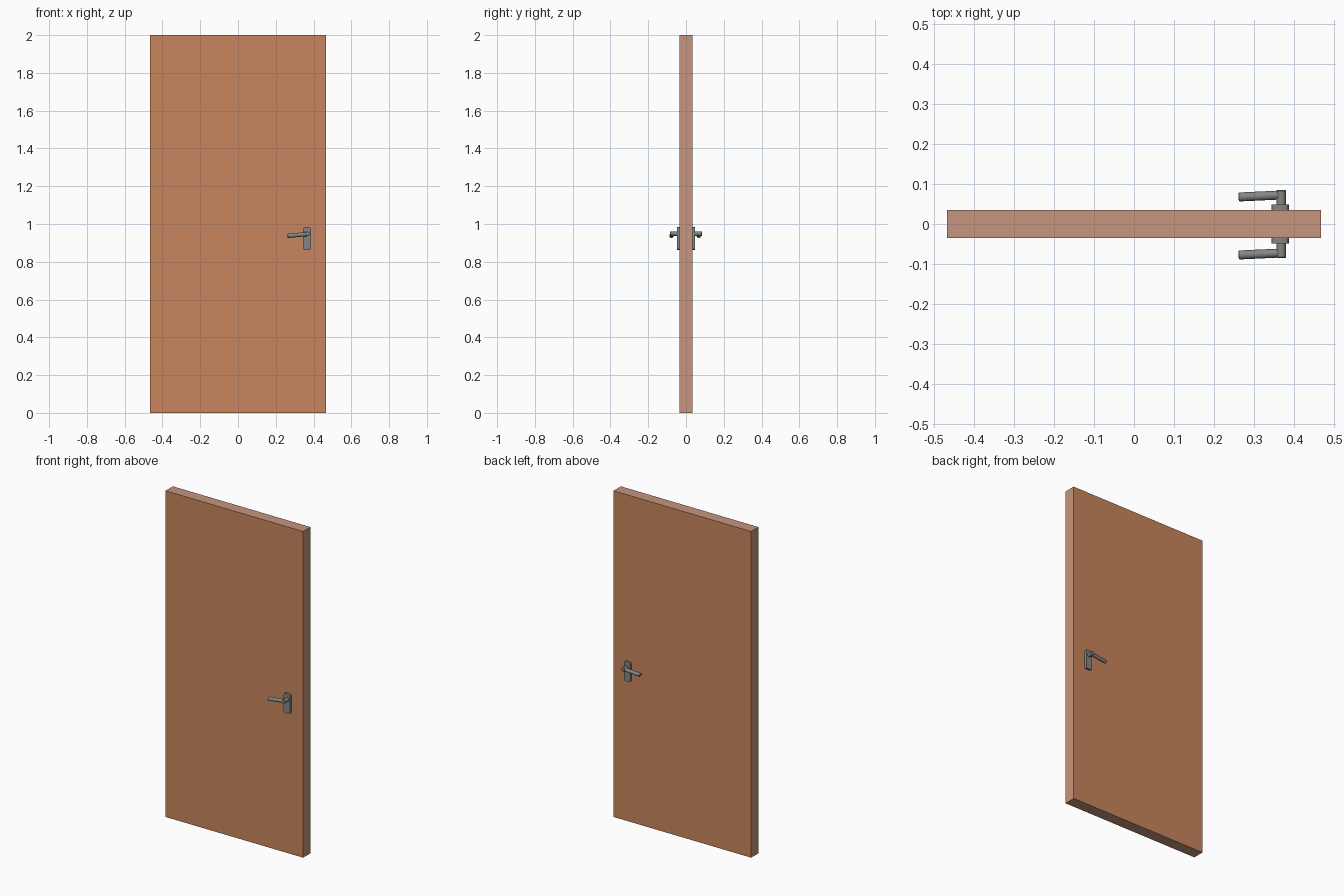
import bpy
import bmesh
from mathutils import Vector

if "Cube" in bpy.data.objects:
    bpy.data.objects.remove(bpy.data.objects["Cube"], do_unlink=True)


def material(name, color):
    mat = bpy.data.materials.new(name)
    mat.use_nodes = True
    mat.diffuse_color = (*color, 1)
    mat.node_tree.nodes["Principled BSDF"].inputs["Base Color"].default_value = (*color, 1)
    return mat


face_brown = material("warm brown", (0.58, 0.235, 0.11))
edge_brown = material("pale brown", (0.57, 0.30, 0.21))
metal = material("grey metal", (0.23, 0.24, 0.24))


def finish(bm, name, mats):
    mesh = bpy.data.meshes.new(name)
    bmesh.ops.recalc_face_normals(bm, faces=bm.faces)
    bm.to_mesh(mesh)
    bm.free()
    for mat in mats:
        mesh.materials.append(mat)
    obj = bpy.data.objects.new(name, mesh)
    bpy.context.collection.objects.link(obj)
    return obj


def box(low, high):
    bm = bmesh.new()
    bmesh.ops.create_cube(bm, size=1)
    low, high = Vector(low), Vector(high)
    for v in bm.verts:
        v.co = (low + high) / 2 + v.co * (high - low)
    return bm


def smooth(obj):
    bpy.ops.object.select_all(action='DESELECT')
    obj.select_set(True)
    bpy.context.view_layer.objects.active = obj
    bpy.ops.object.shade_smooth_by_angle()


def rod(name, start, end, radius):
    # Round bar with a slightly softened rim
    start, end = Vector(start), Vector(end)
    axis = end - start
    bm = bmesh.new()
    bmesh.ops.create_cone(bm, cap_ends=True, segments=20, radius1=radius,
                          radius2=radius, depth=axis.length)
    rims = [e for e in bm.edges if abs(e.verts[0].co.z - e.verts[1].co.z) < 0.001]
    bmesh.ops.bevel(bm, geom=rims, offset=0.0015, segments=1, affect='EDGES')
    turn = axis.to_track_quat('Z', 'Y')
    for v in bm.verts:
        v.co = (start + end) / 2 + turn @ v.co
    smooth(finish(bm, name, [metal]))


# Door leaf: large faces and edge band differ in colour
bm = box((-0.467, -0.0355, 0), (0.467, 0.0355, 2))
for f in bm.faces:
    f.material_index = 0 if abs(f.normal.y) > 0.5 else 1
finish(bm, "door_leaf", [face_brown, edge_brown])

# Handle set on each side; both levers lean the same way
for side, label in ((-1, "front"), (1, "back")):
    # Backplate with rounded corners, softer at the top
    bm = box((0.344, min(side * 0.034, side * 0.0485), 0.863),
             (0.387, max(side * 0.034, side * 0.0485), 0.983))
    for top, radius in ((True, 0.012), (False, 0.009)):
        corners = [e for e in bm.edges
                   if abs(e.verts[0].co.y - e.verts[1].co.y) > 0.01
                   and abs(e.verts[0].co.z - (0.983 if top else 0.863)) < 0.001]
        bmesh.ops.bevel(bm, geom=corners, offset=radius, segments=3,
                        profile=0.5, affect='EDGES')
    smooth(finish(bm, label + "_backplate", [metal]))

    rod(label + "_spindle", (0.368, side * 0.04, 0.949),
        (0.368, side * 0.0845, 0.949), 0.0118)
    rod(label + "_lever", (0.368, side * 0.0725, 0.947),
        (0.262, side * 0.0725 - 0.005, 0.937), 0.0112)
